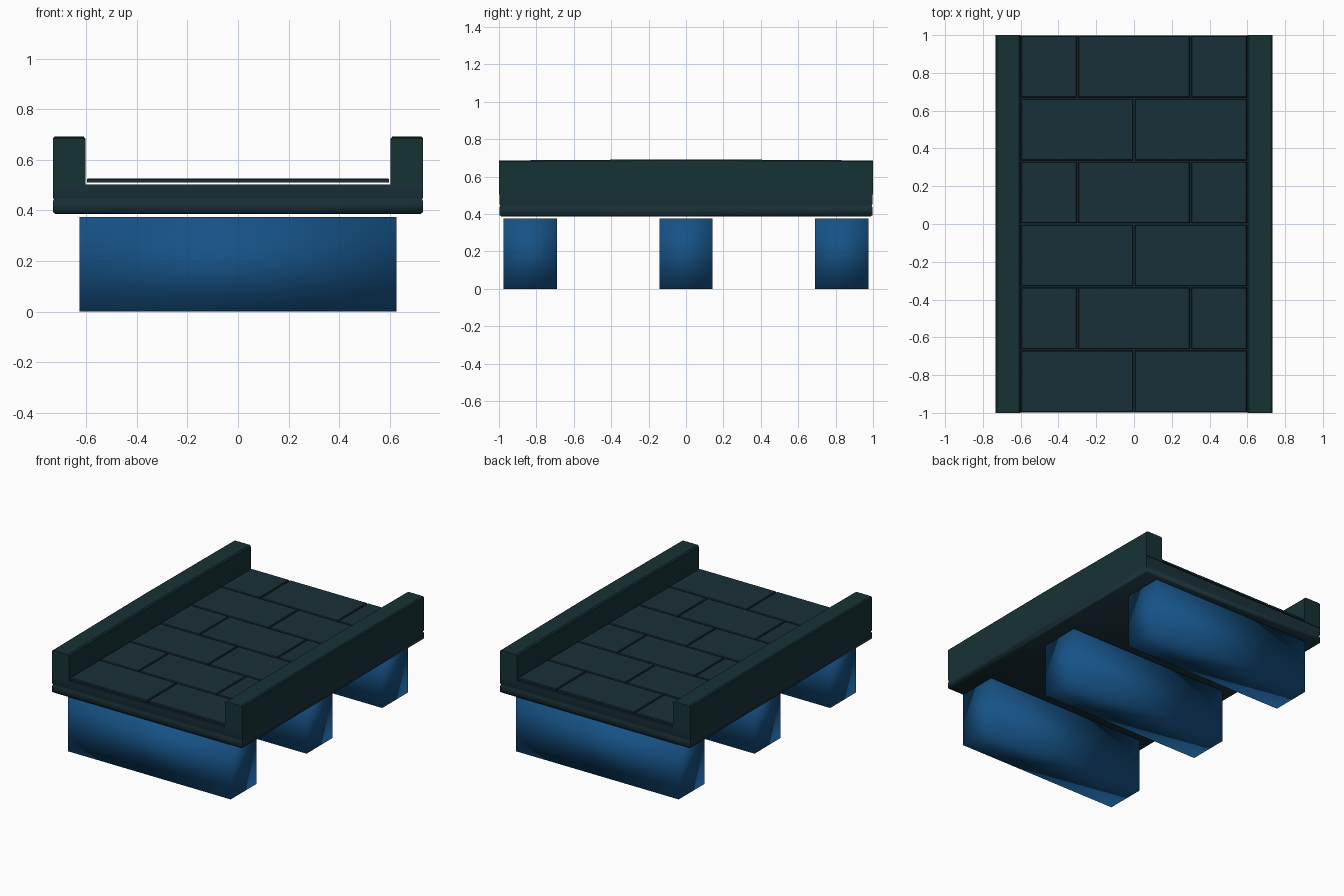
import bpy, bmesh

if "Cube" in bpy.data.objects:
    bpy.data.objects.remove(bpy.data.objects["Cube"])

def material(name, col):
    m = bpy.data.materials.new(name)
    m.diffuse_color = (*col, 1)
    m.use_nodes = True
    m.node_tree.nodes["Principled BSDF"].inputs["Base Color"].default_value = m.diffuse_color
    return m

STONE = material("dark_stone", (0.010, 0.030, 0.040))
RAIL = material("dark_green_stone", (0.008, 0.032, 0.034))
PIER = material("blue_stone", (0.008, 0.085, 0.24))

def finish(name, bm, mat):
    bmesh.ops.recalc_face_normals(bm, faces=bm.faces)
    me = bpy.data.meshes.new(name)
    bm.to_mesh(me)
    bm.free()
    me.materials.append(mat)
    ob = bpy.data.objects.new(name, me)
    bpy.context.collection.objects.link(ob)
    return ob

def loft(name, sections, mat):
    """Skin a list of closed rings and cap both ends."""
    bm = bmesh.new()
    rings = [[bm.verts.new(p) for p in s] for s in sections]
    n = len(rings[0])
    for a, b in zip(rings, rings[1:]):
        for i in range(n):
            j = (i + 1) % n
            bm.faces.new((a[i], a[j], b[j], b[i]))
    bm.faces.new(rings[0])
    bm.faces.new(rings[-1])
    return finish(name, bm, mat)

def rect(x0, x1, y0, y1, z):
    return [(x0, y0, z), (x1, y0, z), (x1, y1, z), (x0, y1, z)]

def smooth(ob, angle=None):
    bpy.ops.object.select_all(action='DESELECT')
    ob.select_set(True)
    bpy.context.view_layer.objects.active = ob
    if angle is None:
        bpy.ops.object.shade_smooth()
    else:
        bpy.ops.object.shade_smooth_by_angle(angle=angle)

# three softly shaded block piers
for i, (y0, y1) in enumerate([(-0.975, -0.69), (-0.142, 0.142), (0.69, 0.975)]):
    ob = loft(f"pier_{i + 1}", [rect(-0.627, 0.627, y0, y1, z) for z in (0, 0.375)], PIER)
    smooth(ob)

# deck slab with a thin chamfered lower edge and a mid-height band
deck = [(0.010, 0.386), (0, 0.394), (0, 0.436), (0.004, 0.444), (0, 0.452), (0, 0.503)]
ob = loft("deck_slab", [rect(-0.732 + d, 0.732 - d, -0.997 + d, 0.997 - d, z)
                        for d, z in deck], STONE)
smooth(ob, 1.0)

# side parapets: eased top edges, crown rising slightly at mid-span
for side, name in ((-1, "left_parapet"), (1, "right_parapet")):
    sections = []
    for y, top in ((-1, 0.686), (-0.75, 0.688), (-0.07, 0.692),
                   (0.07, 0.692), (0.75, 0.688), (1, 0.686)):
        prof = [(0.602, 0.503), (0.602, top - 0.010), (0.610, top),
                (0.724, top), (0.732, top - 0.006), (0.732, 0.503)]
        sections.append([(side * x, y, z) for x, z in prof])
    smooth(loft(name, sections, RAIL), 0.6)

# paving: six staggered rows of thin slabs floating just above the deck
G = 0.004
bm = bmesh.new()
for r in range(6):
    y0 = -1 + r / 3
    joints = [-0.598, 0, 0.598] if r % 2 == 0 else [-0.598, -0.3, 0.3, 0.598]
    for a, b in zip(joints, joints[1:]):
        x0 = a + (G if a > -0.59 else 0)
        x1 = b - (G if b < 0.59 else 0)
        ya, yb = y0 + G, y0 + 1 / 3 - G
        low = [bm.verts.new(p) for p in rect(x0, x1, ya, yb, 0.511)]
        mid = [bm.verts.new(p) for p in rect(x0, x1, ya, yb, 0.522)]
        e = 0.004
        top = [bm.verts.new(p) for p in rect(x0 + e, x1 - e, ya + e, yb - e, 0.527)]
        bm.faces.new(low)
        bm.faces.new(top)
        for p, q in ((low, mid), (mid, top)):
            for i in range(4):
                j = (i + 1) % 4
                bm.faces.new((p[i], p[j], q[j], q[i]))
finish("paving_slabs", bm, STONE)
